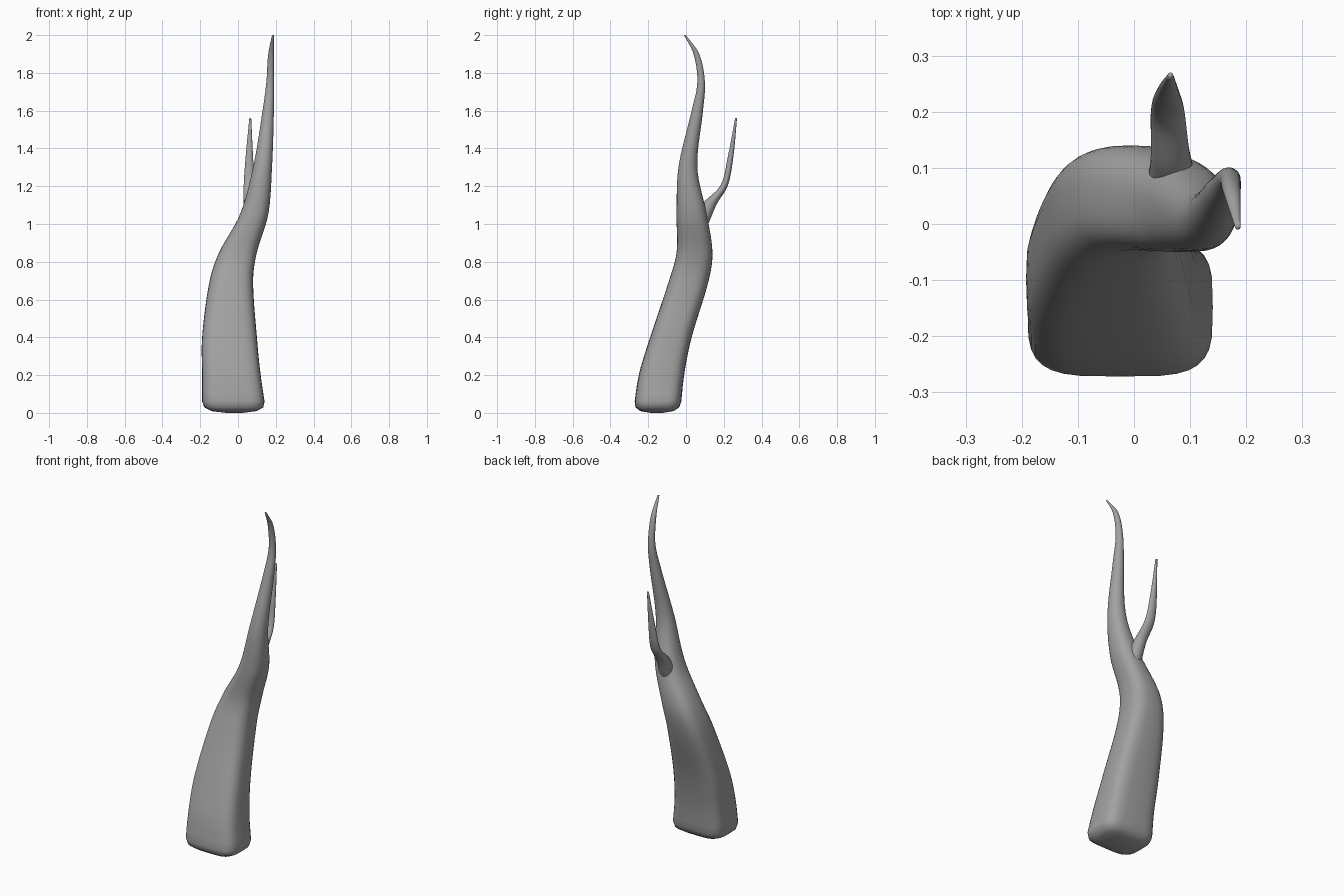
import bpy, bmesh
from math import cos, sin, tau, copysign

SIDES = 32
RINGS_PER_SPAN = 6
FOOT_HEIGHT = .07

cube = bpy.data.objects.get("Cube")
if cube:
    bpy.data.objects.remove(cube, do_unlink=True)


def make_material(name, shade):
    material = bpy.data.materials.new(name)
    material.use_nodes = True
    colour = (shade, shade, shade, 1)
    material.diffuse_color = colour
    shader = material.node_tree.nodes["Principled BSDF"]
    shader.inputs["Base Color"].default_value = colour
    return material


def slopes(heights, values):
    """Slope at each profile point, taken from its neighbours."""
    last = len(heights) - 1
    result = []
    for i in range(len(heights)):
        before, after = max(i - 1, 0), min(i + 1, last)
        rise = values[after] - values[before]
        result.append(rise / (heights[after] - heights[before]))
    return result


def blend(start, end, start_slope, end_slope, span, t):
    """Smooth cubic between two profile points."""
    ease = t * t * (3 - 2 * t)
    leave = span * start_slope * t * (1 - t) ** 2
    arrive = span * end_slope * t * t * (1 - t)
    return start + (end - start) * ease + leave - arrive


def smooth_profile(points):
    """Fill in rings between the few given profile points."""
    columns = list(zip(*points))
    heights, limits = columns[0], columns[1:]
    tangents = [slopes(heights, column) for column in limits]
    rows = []
    for i in range(len(points) - 1):
        span = heights[i + 1] - heights[i]
        for step in range(RINGS_PER_SPAN):
            # the first span gathers its rings near the rounded foot
            t = (step + .3) / RINGS_PER_SPAN
            t = t ** 2 if i == 0 else t
            rows.append([heights[i] + span * t] + [
                blend(column[i], column[i + 1], slope[i], slope[i + 1], span, t)
                for column, slope in zip(limits, tangents)])
    rows.append(points[-1])
    return rows


def bulge(value, power):
    return copysign(abs(value) ** (2 / power), value)


def loft(name, points, squareness, material):
    """Points give height, then left, right, front and back limits."""
    bm = bmesh.new()
    bottom, top = points[0][0], points[-1][0]
    rings = []
    for z, left, right, front, back in smooth_profile(points):
        power = 2 + squareness * max(0, 1 - 1.5 * z / top)
        inset = max(0, 1 - (z - bottom) / FOOT_HEIGHT)
        foot = (1 - inset ** 3) ** (1 / 3)
        width, depth = (right - left) / 2 * foot, (back - front) / 2 * foot
        ring = []
        for i in range(SIDES):
            angle = tau * i / SIDES
            x = (left + right) / 2 + width * bulge(cos(angle), power)
            y = (front + back) / 2 + depth * bulge(sin(angle), power)
            ring.append(bm.verts.new((x, y, z)))
        rings.append(ring)
    for low, high in zip(rings, rings[1:]):
        for i in range(SIDES):
            j = (i + 1) % SIDES
            bm.faces.new((low[i], low[j], high[j], high[i]))
    bm.faces.new(reversed(rings[0]))
    bm.faces.new(rings[-1])
    for face in bm.faces:
        face.smooth = True
    mesh = bpy.data.meshes.new(name)
    bm.to_mesh(mesh)
    bm.free()
    mesh.materials.append(material)
    part = bpy.data.objects.new(name, mesh)
    bpy.context.collection.objects.link(part)


grey = make_material("plain grey", .36)

# Trunk: squarish rounded foot, leaning up to a hooked tip
loft("trunk", [
    (0, -.19, .15, -.28, -.03),
    (.2, -.19, .12, -.25, -.01),
    (.4, -.19, .1, -.19, .03),
    (.7, -.15, .08, -.09, .12),
    (.85, -.1, .1, -.05, .14),
    (1.05, .01, .16, -.05, .11),
    (1.3, .08, .18, -.04, .06),
    (1.6, .13, .19, .03, .09),
    (1.75, .15, .19, .06, .1),
    (1.9, .16, .19, .04, .07),
    (2, .18, .19, -.01, 0),
], 2, grey)

# Branch: flares out of the back of the trunk, then turns upright
loft("branch", [
    (.95, .02, .12, 0, .1),
    (1.1, .03, .1, .08, .16),
    (1.2, .03, .09, .18, .22),
    (1.35, .04, .08, .22, .25),
    (1.56, .06, .07, .26, .27),
], 0, grey)
